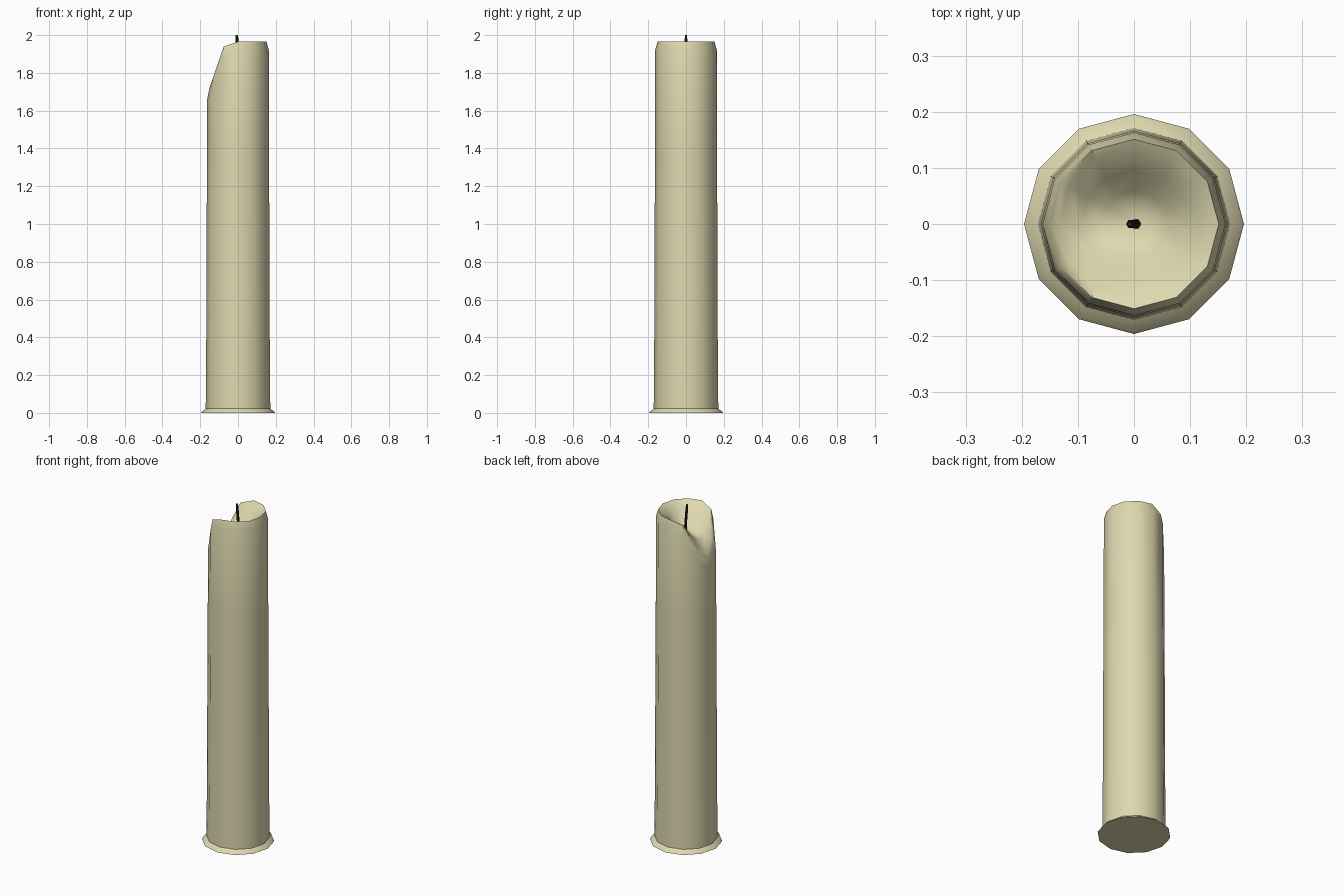
import bpy, bmesh, math
from mathutils import Vector

if "Cube" in bpy.data.objects:
    bpy.data.objects.remove(bpy.data.objects["Cube"])

SIDES = 12


def material(name, rgb):
    m = bpy.data.materials.new(name)
    m.diffuse_color = (*rgb, 1)
    m.use_nodes = True
    m.node_tree.nodes["Principled BSDF"].inputs["Base Color"].default_value = m.diffuse_color
    return m


def loft(name, rings, mat, angle):
    """Skin a list of closed rings and cap both ends."""
    bm = bmesh.new()
    loops = [[bm.verts.new(p) for p in ring] for ring in rings]
    n = len(loops[0])
    for a, b in zip(loops, loops[1:]):
        for i in range(n):
            j = (i + 1) % n
            bm.faces.new((a[i], a[j], b[j], b[i]))
    bm.faces.new(loops[0][::-1])
    bm.faces.new(loops[-1])
    bmesh.ops.recalc_face_normals(bm, faces=bm.faces)
    me = bpy.data.meshes.new(name)
    bm.to_mesh(me)
    bm.free()
    me.materials.append(mat)
    ob = bpy.data.objects.new(name, me)
    bpy.context.collection.objects.link(ob)
    bpy.ops.object.select_all(action='DESELECT')
    ob.select_set(True)
    bpy.context.view_layer.objects.active = ob
    bpy.ops.object.shade_smooth_by_angle(angle=math.radians(angle))
    return ob


wax = material("cream wax", (0.73, 0.69, 0.43))
char = material("charred wick", (0.02, 0.013, 0.005))

# Candle profile: radius, height, then drops at the burnt spout:
# at 180 degrees, 30 degrees off it and 60 degrees off it
profile = [
    (0.196, 0.0, 0, 0, 0),
    (0.192, 0.006, 0, 0, 0),
    (0.171, 0.022, 0, 0, 0),
    (0.168, 0.40, 0, 0, 0),
    (0.166, 1.00, 0, 0, 0),
    (0.164, 1.40, 0, 0, 0),
    (0.163, 1.92, 0.26, 0.20, 0.04),     # shoulder
    (0.151, 1.965, 0.245, 0.185, 0.025),  # rim
    (0.135, 1.955, 0.21, 0.15, 0.02),
    (0.095, 1.92, 0.11, 0.08, 0.02),     # melted bowl
    (0.060, 1.87, 0.04, 0.03, 0.01),
    (0.030, 1.85, 0.01, 0.005, 0),
    (0.006, 1.848, 0, 0, 0),
]
rings = []
for r, z, *drops in profile:
    ring = []
    for i in range(SIDES):
        a = math.tau * i / SIDES
        off = abs(i - SIDES // 2)
        drop = drops[off] if off < 3 else 0
        ring.append((r * math.cos(a), r * math.sin(a), z - drop))
    rings.append(ring)
loft("candle_body", rings, wax, 42)

# Wick, slightly bent
path = [(0.004, 1.84, 0.009), (0.002, 1.89, 0.008), (-0.002, 1.94, 0.008),
        (-0.006, 1.98, 0.008), (-0.007, 2.0, 0.005)]
wick = [[(x + r * math.cos(math.tau * i / 6), r * math.sin(math.tau * i / 6), z)
         for i in range(6)] for x, z, r in path]
loft("wick", wick, char, 40)
